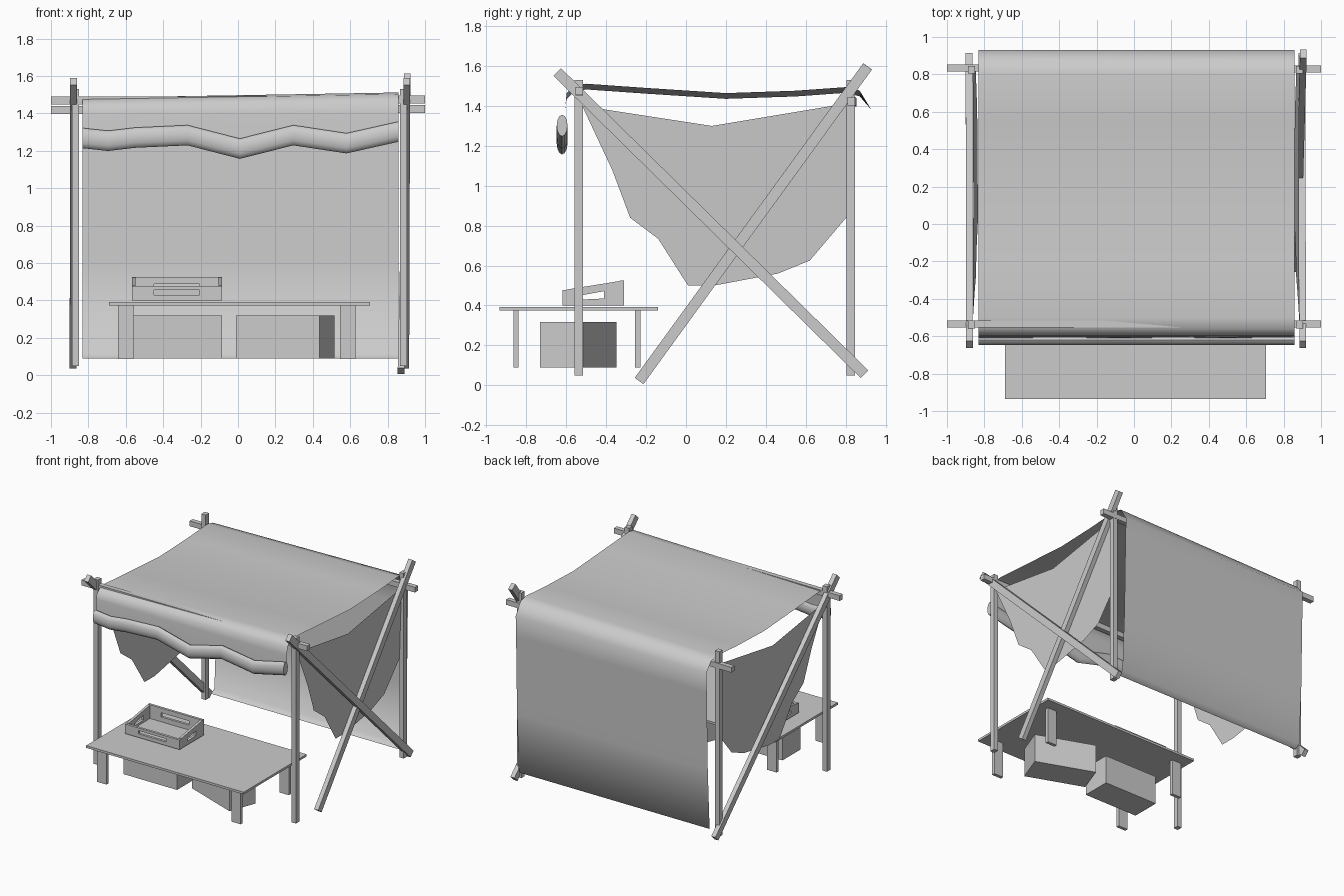
import bpy, bmesh, math
from mathutils import Vector, Matrix

if "Cube" in bpy.data.objects:
    bpy.data.objects.remove(bpy.data.objects["Cube"])


def mesh_obj(name, verts, faces, smooth=None):
    bm = bmesh.new()
    vs = [bm.verts.new(v) for v in verts]
    for f in faces:
        bm.faces.new([vs[i] for i in f])
    me = bpy.data.meshes.new(name)
    bm.to_mesh(me)
    bm.free()
    ob = bpy.data.objects.new(name, me)
    bpy.context.collection.objects.link(ob)
    if smooth:
        bpy.ops.object.select_all(action='DESELECT')
        ob.select_set(True)
        bpy.context.view_layer.objects.active = ob
        bpy.ops.object.shade_smooth_by_angle(angle=math.radians(smooth))
    return ob


def box(name, center, size, rot=None):
    m = Matrix.Translation(center) @ (rot or Matrix()) @ Matrix.Diagonal((*size, 1))
    bm = bmesh.new()
    bmesh.ops.create_cube(bm, size=1, matrix=m)
    me = bpy.data.meshes.new(name)
    bm.to_mesh(me)
    bm.free()
    ob = bpy.data.objects.new(name, me)
    bpy.context.collection.objects.link(ob)
    return ob


def beam(name, p, q, wx=0.038, wy=0.042):
    # square timber running from p to q
    p, q = Vector(p), Vector(q)
    d = (q - p).normalized()
    ref = Vector((0, 1, 0)) if abs(d.x) > 0.7 else Vector((1, 0, 0))
    a = (ref - d * ref.dot(d)).normalized()
    rot = Matrix((a, d.cross(a), d)).transposed().to_4x4()
    return box(name, (p + q) / 2, (wx, wy, (q - p).length), rot)


# upright posts
for side, x in (("left", -0.868), ("right", 0.885)):
    for end, y in (("front", -0.537), ("back", 0.825)):
        beam(f"{end}_{side}_post", (x, y, 0.05), (x, y, 1.53))

# long cross beams
beam("front_beam", (-1, -0.535, 1.468), (1, -0.535, 1.475))
beam("back_beam", (-1, 0.835, 1.418), (1, 0.828, 1.424))

# diagonal braces
beam("left_brace", (-0.88, -0.645, 1.57), (-0.882, 0.895, 0.055), 0.036, 0.054)
beam("right_brace", (0.902, -0.645, 1.57), (0.897, 0.895, 0.055), 0.036, 0.054)
beam("right_cross_brace", (0.905, 0.91, 1.598), (0.872, -0.235, 0.022), 0.036, 0.054)

# canopy: profile swept over x, front edge follows the wavy roll
wave = [(-0.832, 1.268), (-0.695, 1.253), (-0.55, 1.27), (-0.27, 1.283),
        (0.01, 1.211), (0.295, 1.283), (0.58, 1.24), (0.857, 1.302)]
profile = [(-0.605, 1.40), (-0.598, 1.45), (-0.56, 1.488), (-0.50, 1.497),
           (-0.20, 1.476), (0.20, 1.45), (0.55, 1.462), (0.80, 1.48),
           (0.87, 1.463), (0.93, 1.38), (0.925, 1.22), (0.913, 0.60),
           (0.89, 0.115), (0.845, 0.09)]
verts, faces = [], []
n = len(profile) + 1
for x, zr in wave:
    verts.append((x, -0.61, zr))
    for y, z in profile:
        verts.append((x, y, z + (0.017 * x if z > 1.41 else 0)))
for i in range(len(wave) - 1):
    for j in range(n - 1):
        a = i * n + j
        faces.append((a, a + n, a + n + 1, a + 1))
mesh_obj("canopy_cloth", verts, faces, 80)

# rolled-up front flap
verts, faces, k = [], [], 12
for x, z in wave:
    for j in range(k):
        t = 2 * math.pi * j / k
        verts.append((x, -0.621 + 0.027 * math.cos(t), z + 0.054 * math.sin(t)))
for i in range(len(wave) - 1):
    for j in range(k):
        a, b = i * k + j, i * k + (j + 1) % k
        faces.append((a, b, b + k, a + k))
faces += [tuple(range(k))[::-1], tuple(range(len(verts) - k, len(verts)))]
mesh_obj("rolled_flap", verts, faces, 50)

# ragged side cloths
ragged = [(-0.52, 1.40), (-0.37, 1.08), (-0.28, 0.84), (-0.14, 0.735),
          (0.01, 0.50), (0.14, 0.50), (0.46, 0.56), (0.62, 0.625),
          (0.82, 0.86), (0.82, 1.415), (0.73, 1.40), (0.13, 1.30)]
for name, s, x0 in (("left_side_cloth", -1, 0.85), ("right_side_cloth", 1, 0.872)):
    pts = [(s * (x0 + 0.03 * (z - 1)), y, z) for y, z in ragged]
    mesh_obj(name, pts, [range(len(pts))[::s]])

# table
box("table_top", (0.0075, -0.5375, 0.383), (1.395, 0.795, 0.018))
for x in (-0.6, 0.588):
    for y in (-0.852, -0.242):
        box("table_leg", (x, y, 0.231), (0.083, 0.026, 0.286))

# storage boxes under the table
box("left_box", (-0.3225, -0.535, 0.204), (0.475, 0.23, 0.228))
box("right_box", (0.2525, -0.54, 0.204), (0.475, 0.23, 0.228),
    Matrix.Rotation(math.radians(-20.4), 4, 'Z'))


def slotted_board(name, outer, inner, offset):
    # quad board with a quad hand slot, thickened by offset
    pts = [Vector(p) for p in outer + inner]
    verts = pts + [p + Vector(offset) for p in pts]
    faces = []
    for i in range(4):
        j = (i + 1) % 4
        faces += [(i, j, j + 4, i + 4), (i + 8, i + 12, j + 12, j + 8),
                  (i, i + 8, j + 8, j), (i + 4, j + 4, j + 12, i + 12)]
    ob = mesh_obj(name, verts, faces)
    bm = bmesh.new()
    bm.from_mesh(ob.data)
    bmesh.ops.recalc_face_normals(bm, faces=bm.faces)
    bm.to_mesh(ob.data)
    bm.free()


def rect(y, x0, x1, z0, z1):
    return [(x0, y, z0), (x1, y, z0), (x1, y, z1), (x0, y, z1)]


# tray with sloping sides and hand slots
slotted_board("tray_front", rect(-0.618, -0.568, -0.085, 0.40, 0.477),
              rect(-0.618, -0.45, -0.205, 0.43, 0.455), (0, 0.02, 0))
slotted_board("tray_back", rect(-0.31, -0.568, -0.085, 0.40, 0.526),
              rect(-0.31, -0.45, -0.205, 0.455, 0.488), (0, -0.02, 0))
for name, x, t in (("tray_left_side", -0.568, 0.02), ("tray_right_side", -0.085, -0.02)):
    slotted_board(name,
                  [(x, -0.598, 0.40), (x, -0.33, 0.40), (x, -0.33, 0.523), (x, -0.598, 0.48)],
                  [(x, -0.52, 0.43), (x, -0.41, 0.435), (x, -0.41, 0.472), (x, -0.52, 0.452)],
                  (t, 0, 0))
box("tray_floor", (-0.3265, -0.464, 0.408), (0.445, 0.27, 0.016))
